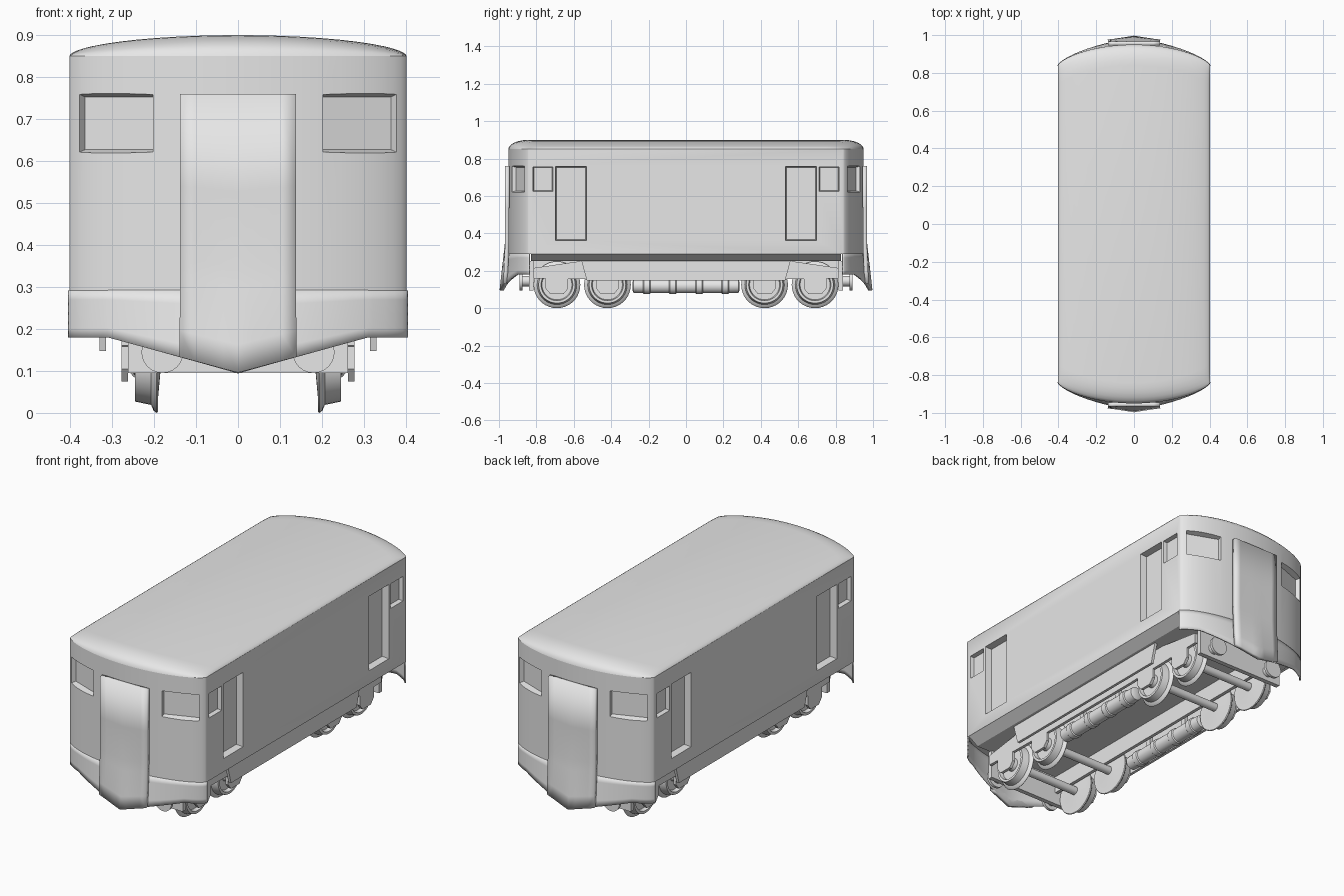
import bpy, bmesh, math
from mathutils import Vector, Matrix

if "Cube" in bpy.data.objects:
    bpy.data.objects.remove(bpy.data.objects["Cube"])

grey = bpy.data.materials.new("light_grey")
grey.diffuse_color = (0.8, 0.8, 0.8, 1)
grey.use_nodes = True
grey.node_tree.nodes["Principled BSDF"].inputs["Base Color"].default_value = grey.diffuse_color


def finish(name, bm, smooth=True):
    bmesh.ops.remove_doubles(bm, verts=bm.verts, dist=1e-5)
    bmesh.ops.recalc_face_normals(bm, faces=bm.faces)
    me = bpy.data.meshes.new(name)
    bm.to_mesh(me)
    bm.free()
    me.materials.append(grey)
    ob = bpy.data.objects.new(name, me)
    bpy.context.collection.objects.link(ob)
    if smooth:
        shade(ob)
    return ob


def shade(ob):
    bpy.ops.object.select_all(action='DESELECT')
    ob.select_set(True)
    bpy.context.view_layer.objects.active = ob
    bpy.ops.object.shade_smooth_by_angle(angle=math.radians(32))


def skin(bm, loops, caps=True, closed=True):
    rows = [[bm.verts.new(p) for p in loop] for loop in loops]
    n = len(rows[0])
    for a, b in zip(rows, rows[1:]):
        for i in range(n if closed else n - 1):
            j = (i + 1) % n
            bm.faces.new((a[i], a[j], b[j], b[i]))
    if caps:
        bm.faces.new(rows[0])
        bm.faces.new(rows[-1])


def box(name, x, y, z):
    bm = bmesh.new()
    skin(bm, [[(x[0], y[0], k), (x[1], y[0], k), (x[1], y[1], k), (x[0], y[1], k)] for k in z])
    return finish(name, bm, False)


def lathe(name, profile, axis, loc, seg=28):
    # profile is a list of (position along axis, radius)
    bm = bmesh.new()
    loops = []
    for h, r in profile:
        ring = []
        for i in range(seg):
            a = 2 * math.pi * i / seg
            c, s = r * math.cos(a), r * math.sin(a)
            p = (h, c, s) if axis == 'x' else (c, h, s)
            ring.append(Vector(p) + Vector(loc))
        loops.append(ring)
    skin(bm, loops)
    return finish(name, bm)


def plate(name, x0, x1, outline):
    # outline in (y, z), extruded along x
    bm = bmesh.new()
    skin(bm, [[(x, y, z) for y, z in outline] for x in (x0, x1)])
    return finish(name, bm, False)


def bow(x):
    return max(0.0, 1 - (x / 0.402) ** 2)


def end_y(x):
    return 0.84 + 0.11 * bow(x) ** 0.7


N = 24
XS = [-0.402 * math.cos(math.pi * i / N) for i in range(N + 1)]

# body: straight sides with bowed ends
outline = [(x, -end_y(x)) for x in XS] + [(x, end_y(x)) for x in reversed(XS)]
bm = bmesh.new()
skin(bm, [[(x, y, z) for x, y in outline] for z in (0.29, 0.85)])
body = finish("body", bm, False)

# recess cutters: tapered blocks for cab windows, side doors and side windows
bm = bmesh.new()


def recess(centre, normal, w, h, depth, rim):
    nrm = Vector(normal).normalized()
    side = Vector((0, 0, 1)).cross(nrm)
    loops = []
    for d, s in ((0.03, -rim), (-depth, rim)):
        c = Vector(centre) + nrm * d
        loops.append([c + side * (u * (w / 2 - s)) + Vector((0, 0, v * (h / 2 - s)))
                      for u, v in ((-1, -1), (1, -1), (1, 1), (-1, 1))])
    skin(bm, loops)


for sx in (-1, 1):
    for sy in (-1, 1):
        recess((sx * 0.29, sy * 0.898, 0.69), (sx * 0.353, sy * 0.935, 0), 0.190, 0.14, 0.022, 0.007)
        recess((sx * 0.402, sy * 0.615, 0.56), (sx, 0, 0), 0.166, 0.396, 0.035, 0.006)
        recess((sx * 0.402, sy * 0.765, 0.69), (sx, 0, 0), 0.108, 0.132, 0.022, 0.005)
cutter = finish("recess_cutter", bm, False)
cutter.hide_render = True
mod = body.modifiers.new("recesses", 'BOOLEAN')
mod.operation = 'DIFFERENCE'
mod.solver = 'EXACT'
mod.object = cutter
bpy.context.view_layer.objects.active = body
bpy.ops.object.modifier_apply(modifier=mod.name)
bpy.data.objects.remove(cutter)
shade(body)

# roof: arched crosswise and rounded down at both ends
bm = bmesh.new()
R = 0.11
insets = [R * (1 - math.cos(math.pi / 2 * k / 6)) for k in range(7)]
loops = []
for sgn, ds in ((-1, insets), (1, insets[::-1])):
    for d in ds:
        f = math.sqrt(max(0, 1 - (1 - d / R) ** 2))
        loops.append([(x, sgn * (end_y(x) - d), 0.85 + 0.05 * f * bow(x) ** 0.55) for x in XS])
skin(bm, loops, caps=False, closed=False)
roof = finish("roof", bm)

# floor: tapered sill under the body
bm = bmesh.new()
skin(bm, [[(-w, -0.83, z), (w, -0.83, z), (w, 0.83, z), (-w, 0.83, z)]
          for w, z in ((0.40, 0.29), (0.345, 0.252))])
finish("floor", bm, False)


def low_edge(x):
    return 0.095 + 0.085 * min(1, abs(x) / 0.31)


for sy, end in ((-1, "front"), (1, "rear")):
    # apron: flared, pointed continuation of the end wall
    bm = bmesh.new()
    loops = []
    for k in range(6):
        row = []
        for x in sorted(XS + [-0.31, 0.31]):
            z = 0.292 + (low_edge(x) - 0.292) * k / 5
            flare = 0.035 * ((0.292 - z) / 0.2 if z < 0.292 else 0) * (1 - abs(x) / 0.41)
            row.append((x, sy * (end_y(x) + flare - 0.004), z))
        loops.append(row)
    skin(bm, loops, caps=False, closed=False)
    ob = finish(end + "_apron", bm)
    m = ob.modifiers.new("thickness", 'SOLIDIFY')
    m.thickness, m.offset = 0.008, 0

    # end door: flat plate whose foot swells into a nose
    bm = bmesh.new()
    loops = []
    for t in (0, 0.35, 0.62, 0.7, 0.8, 0.9, 1):
        row = []
        for x in [0.0345 * i for i in range(-4, 5)]:
            z = 0.76 + (low_edge(x) - 0.76) * t
            push = 0.03 * max(0, (0.36 - z) / 0.265) * (1 - 0.65 * abs(x) / 0.138)
            row.append((x, sy * (0.956 + push), z))
        loops.append(row)
    skin(bm, loops, caps=False, closed=False)
    ob = finish(end + "_end_door", bm)
    m = ob.modifiers.new("thickness", 'SOLIDIFY')
    m.thickness, m.offset = 0.022, 0

    # headstock beam and buffers
    box(end + "_headstock", (-0.262, 0.262), sorted((sy * 0.815, sy * 0.84)), (0.095, 0.252))
    for sx in (-1, 1):
        lathe(end + "_buffer", [(0, 0.028), (sy * 0.035, 0.028), (sy * 0.035, 0.05), (sy * 0.05, 0.05)],
              'y', (sx * 0.18, sy * 0.84, 0.145), 24)

# wheels, axles and axle boxes
wheel = [(0.185, 0.03), (0.19, 0.085), (0.19, 0.122), (0.194, 0.125), (0.201, 0.12), (0.207, 0.106),
         (0.245, 0.098), (0.245, 0.085), (0.225, 0.08), (0.225, 0.035), (0.25, 0.03)]
for y in (-0.69, -0.42, 0.42, 0.69):
    lathe("axle", [(-0.26, 0.022), (0.26, 0.022)], 'x', (0, y, 0.125), 20)
    for sx in (-1, 1):
        lathe("wheel", [(sx * h, r) for h, r in wheel], 'x', (0, y, 0.125), 36)
        plate("axle_box", sx * 0.262, sx * 0.278,
              [(y - 0.06, 0.20), (y - 0.06, 0.105), (y - 0.035, 0.075), (y + 0.035, 0.075),
               (y + 0.06, 0.105), (y + 0.06, 0.20)])

for sx in (-1, 1):
    # long side frame, inner frame and outer skirt
    plate("side_frame", sx * 0.262, sx * 0.278,
          [(-0.815, 0.215), (-0.815, 0.16), (-0.3, 0.15), (0.3, 0.15), (0.815, 0.16), (0.815, 0.215),
           (0.56, 0.252), (-0.56, 0.252)])
    plate("inner_frame", sx * 0.16, sx * 0.178,
          [(-0.815, 0.252), (-0.815, 0.16), (0.815, 0.16), (0.815, 0.252)])
    plate("side_skirt", sx * 0.315, sx * 0.33,
          [(-0.56, 0.256), (-0.53, 0.148), (0.53, 0.148), (0.56, 0.256)])
    # ribbed air tank between the bogies
    tank = [(-0.285, 0.025), (-0.28, 0.036)]
    for y in (-0.21, -0.07, 0.07, 0.21):
        tank += [(y - 0.02, 0.038), (y - 0.015, 0.043), (y + 0.015, 0.043), (y + 0.02, 0.038)]
    tank += [(0.28, 0.036), (0.285, 0.025)]
    lathe("air_tank", tank, 'y', (sx * 0.22, 0, 0.118), 24)
    for y in (-0.14, 0.14):
        box("tank_hanger", sorted((sx * 0.21, sx * 0.23)), (y - 0.015, y + 0.015), (0.14, 0.255))
